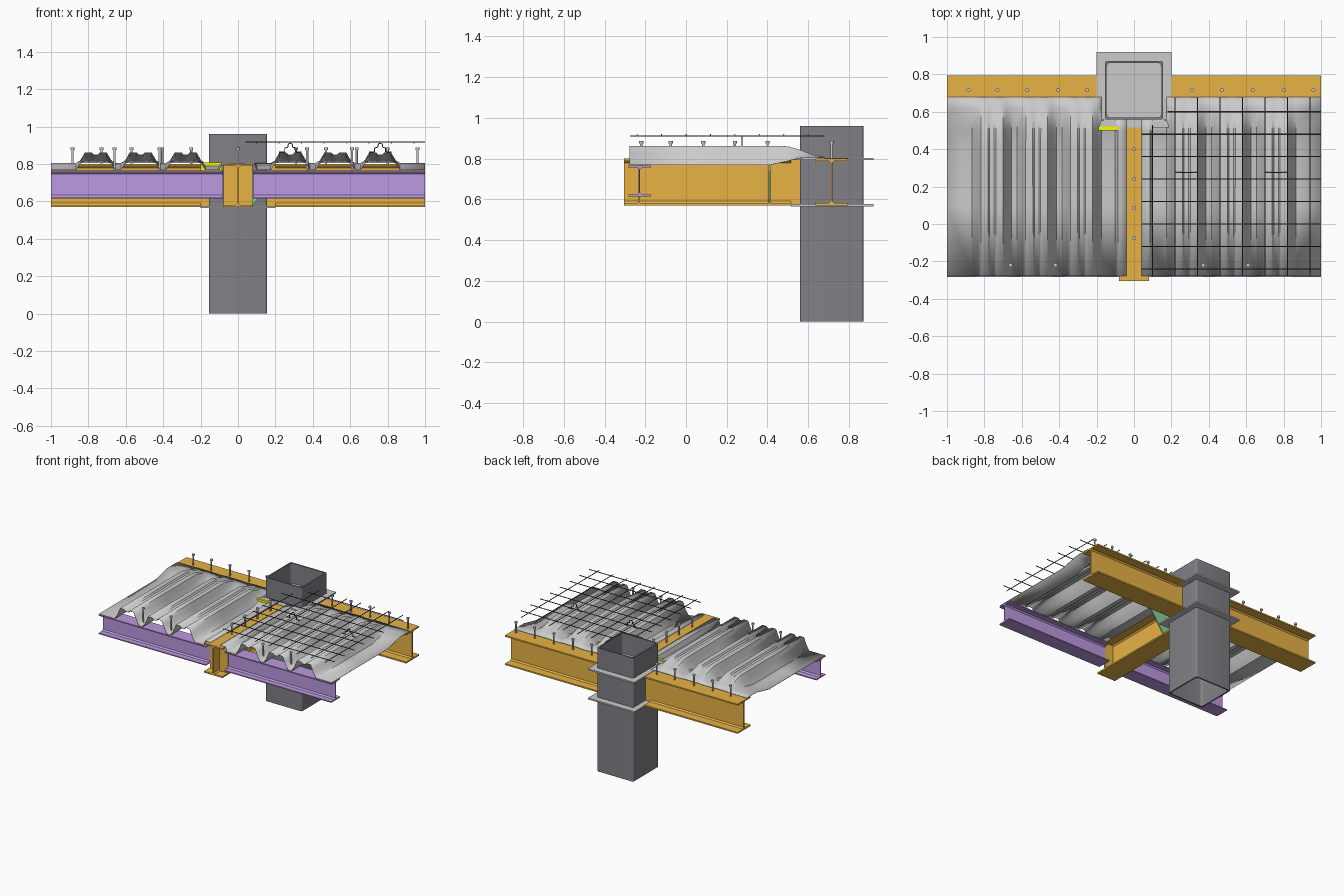
import bpy, bmesh, math
from mathutils import Vector

if "Cube" in bpy.data.objects:
    bpy.data.objects.remove(bpy.data.objects["Cube"])


def mat(name, c):
    m = bpy.data.materials.new(name)
    m.diffuse_color = (*c, 1)
    m.use_nodes = True
    m.node_tree.nodes["Principled BSDF"].inputs["Base Color"].default_value = m.diffuse_color
    return m


ORANGE = mat("orange", (0.80, 0.45, 0.06))
PURPLE = mat("purple", (0.50, 0.32, 0.75))
YELLOW = mat("yellow", (0.95, 0.95, 0.0))
GREEN = mat("green", (0.25, 0.65, 0.35))
STEEL = mat("dark_steel", (0.22, 0.22, 0.24))
WIRE = mat("dark_wire", (0.08, 0.08, 0.09))


def finish(name, bm, material=None):
    bmesh.ops.recalc_face_normals(bm, faces=bm.faces)
    me = bpy.data.meshes.new(name)
    bm.to_mesh(me)
    bm.free()
    ob = bpy.data.objects.new(name, me)
    bpy.context.collection.objects.link(ob)
    if material:
        me.materials.append(material)
    return ob


def smooth(ob, angle=35):
    bpy.ops.object.select_all(action='DESELECT')
    ob.select_set(True)
    bpy.context.view_layer.objects.active = ob
    bpy.ops.object.shade_smooth_by_angle(angle=math.radians(angle))


def add_box(bm, lo, hi):
    lo, hi = Vector(lo), Vector(hi)
    vs = bmesh.ops.create_cube(bm, size=1)["verts"]
    for v in vs:
        v.co = (lo + hi) / 2 + v.co * (hi - lo)


def box(name, lo, hi, material=None):
    bm = bmesh.new()
    add_box(bm, lo, hi)
    return finish(name, bm, material)


def add_rod(bm, a, b, r, sides=8):
    a, b = Vector(a), Vector(b)
    vs = bmesh.ops.create_cone(bm, cap_ends=True, segments=sides, radius1=r,
                               radius2=r, depth=(b - a).length)["verts"]
    q = Vector((0, 0, 1)).rotation_difference(b - a)
    for v in vs:
        v.co = (a + b) / 2 + q @ v.co


def extrude(name, pts, axis, material=None):
    """Closed 3D outline swept along a vector."""
    bm = bmesh.new()
    f = bm.faces.new([bm.verts.new(p) for p in pts])
    r = bmesh.ops.extrude_face_region(bm, geom=[f])
    bmesh.ops.translate(bm, vec=axis, verts=[v for v in r["geom"] if isinstance(v, bmesh.types.BMVert)])
    return finish(name, bm, material)


def i_profile(w, z0, z1, tf, tw):
    """Rolled I section with small chamfered root fillets."""
    h, t, k = w / 2, tw / 2, 0.01
    right = [(h, z0), (h, z0 + tf), (t + k, z0 + tf), (t, z0 + tf + k),
             (t, z1 - tf - k), (t + k, z1 - tf), (h, z1 - tf), (h, z1)]
    return right + [(-x, z) for x, z in reversed(right)]


def beam_x(name, x0, x1, y, prof, material):
    return extrude(name, [(x0, y + u, z) for u, z in prof], (x1 - x0, 0, 0), material)


# Hollow column with rounded corners
CY = 0.715


def ring(h, r):
    pts = []
    for i in range(4):
        a0 = i * math.pi / 2
        cx = (h - r) * (1 if i in (0, 3) else -1)
        cy = (h - r) * (1 if i in (0, 1) else -1)
        for k in range(6):
            a = a0 + k * math.pi / 10
            pts.append((cx + r * math.cos(a), CY + cy + r * math.sin(a)))
    return pts


bm = bmesh.new()
loops = [[bm.verts.new((x, y, z)) for x, y in ring(h, r)]
         for h, r, z in ((0.156, 0.012, 0), (0.156, 0.012, 0.96), (0.146, 0.02, 0.96), (0.146, 0.02, 0))]
for j in range(4):
    A, B = loops[j], loops[(j + 1) % 4]
    for i in range(len(A)):
        n = (i + 1) % len(A)
        bm.faces.new((A[i], A[n], B[n], B[i]))
smooth(finish("column", bm, STEEL))

# Through plates at flange levels
for nm, z in (("upper", 0.792), ("lower", 0.565)):
    box(nm + "_column_plate", (-0.2, 0.515, z), (0.2, 0.92, z + 0.011))

# Main beams
prof = i_profile(0.16, 0.57, 0.80, 0.011, 0.009)
for side, s in (("left", -1), ("right", 1)):
    beam_x(side + "_main_beam", s * 0.2, s * 1.0, CY, prof, ORANGE)
    box(side + "_web_joint", (min(s * .155, s * .2), CY - .0045, .576), (max(s * .155, s * .2), CY + .0045, .793), ORANGE)
extrude("front_beam", [(u, -0.305, z) for u, z in prof], (0, 0.82, 0), ORANGE)
box("front_web_joint", (-.0045, .515, .576), (.0045, .56, .793), ORANGE)
box("beam_stiffener", (-0.078, -0.235, 0.58), (0.078, -0.225, 0.79), ORANGE)

# Secondary beams
small = i_profile(0.11, 0.615, 0.765, 0.008, 0.006)
for side, s in (("left", -1), ("right", 1)):
    beam_x(side + "_secondary_beam", s * 0.08, s * 1.0, -0.228, small, PURPLE)

# Deck support pieces beside the column
extrude("gusset", [(0.005, 0.406, 0.58), (0.08, 0.406, 0.58), (0.19, 0.406, 0.74),
                   (0.19, 0.406, 0.765), (0.005, 0.406, 0.765)], (0, 0.008, 0), GREEN)
box("deck_support", (-0.2, 0.50, 0.765), (-0.085, 0.52, 0.808), YELLOW)

# Ribbed deck: rib shape (offset, height), flattened onto the beam at the back
RIB = [(-0.105, 0), (-0.085, 0.03), (-0.072, 0.06), (-0.058, 0.092), (-0.022, 0.092), (-0.013, 0.08)]
RIB = RIB + [(-x, z) for x, z in reversed(RIB)]
STATIONS = [(-0.278, 0.769, 1), (0.1, 0.769, 1), (0.41, 0.769, 1), (0.50, 0.789, 0.76),
            (0.56, 0.803, 0.42), (0.62, 0.804, 0.16), (0.68, 0.804, 0.03)]
for side, s in (("left", -1), ("right", 1)):
    bm = bmesh.new()
    rows = []
    for y, base, k in STATIONS:
        line = [(0.04, 0.804), (0.085, 0.804), (0.10, base)]
        for c in (0.28, 0.52, 0.76):
            line += [(c + u, base + h * k) for u, h in RIB]
        line += [(1.0, base)]
        rows.append([bm.verts.new((s * x, y, z)) for x, z in line])
    for A, B in zip(rows, rows[1:]):
        for i in range(len(A) - 1):
            bm.faces.new((A[i], A[i + 1], B[i + 1], B[i]))
    # opening around the column
    cut = [f for f in bm.faces if abs(f.calc_center_median().x) < 0.165 and f.calc_center_median().y > 0.56]
    bmesh.ops.delete(bm, geom=cut, context='FACES')
    deck = finish(side + "_deck", bm)
    m = deck.modifiers.new("thickness", 'SOLIDIFY')
    m.thickness = 0.003
    m.offset = 0
    smooth(deck, 25)

# Headed studs
spots = [(x, CY, 0.798) for x in (-.885, -.73, -.57, -.405, -.25, .31, .47, .635, .80, .96)]
spots += [(0, y, 0.798) for y in (-.075, .085, .24, .40)]
spots += [(x, -.22, 0.766) for x in (-.66, -.42, .37, .61)]
bm = bmesh.new()
for x, y, z in spots:
    add_rod(bm, (x, y, z), (x, y, 0.878), 0.006, 12)
    add_rod(bm, (x, y, 0.875), (x, y, 0.887), 0.0105, 12)
smooth(finish("studs", bm))

# Reinforcing mesh over the right deck
bm = bmesh.new()
for i in range(8):
    y = -0.24 + 0.12 * i
    add_rod(bm, (0.04 if y < 0.5 else 0.18, y, 0.917), (1.0, y, 0.917), 0.003, 6)
    x = 0.10 + 0.12 * i
    add_rod(bm, (x, -0.275, 0.911), (x, 0.53 if x < 0.17 else 0.68, 0.911), 0.003, 6)
smooth(finish("reinforcing_mesh", bm, WIRE))

# Wire chairs holding the mesh
CHAIR = [(-0.06, 0.864), (-0.03, 0.864), (-0.03, 0.885), (-0.012, 0.89), (-0.012, 0.905), (0, 0.912)]
CHAIR = CHAIR + [(-x, z) for x, z in reversed(CHAIR[:-1])]
bm = bmesh.new()
for c in (0.28, 0.76):
    for a, b in zip(CHAIR, CHAIR[1:]):
        add_rod(bm, (c + a[0], 0.275, a[1]), (c + b[0], 0.275, b[1]), 0.003, 6)
smooth(finish("mesh_chairs", bm, WIRE))
